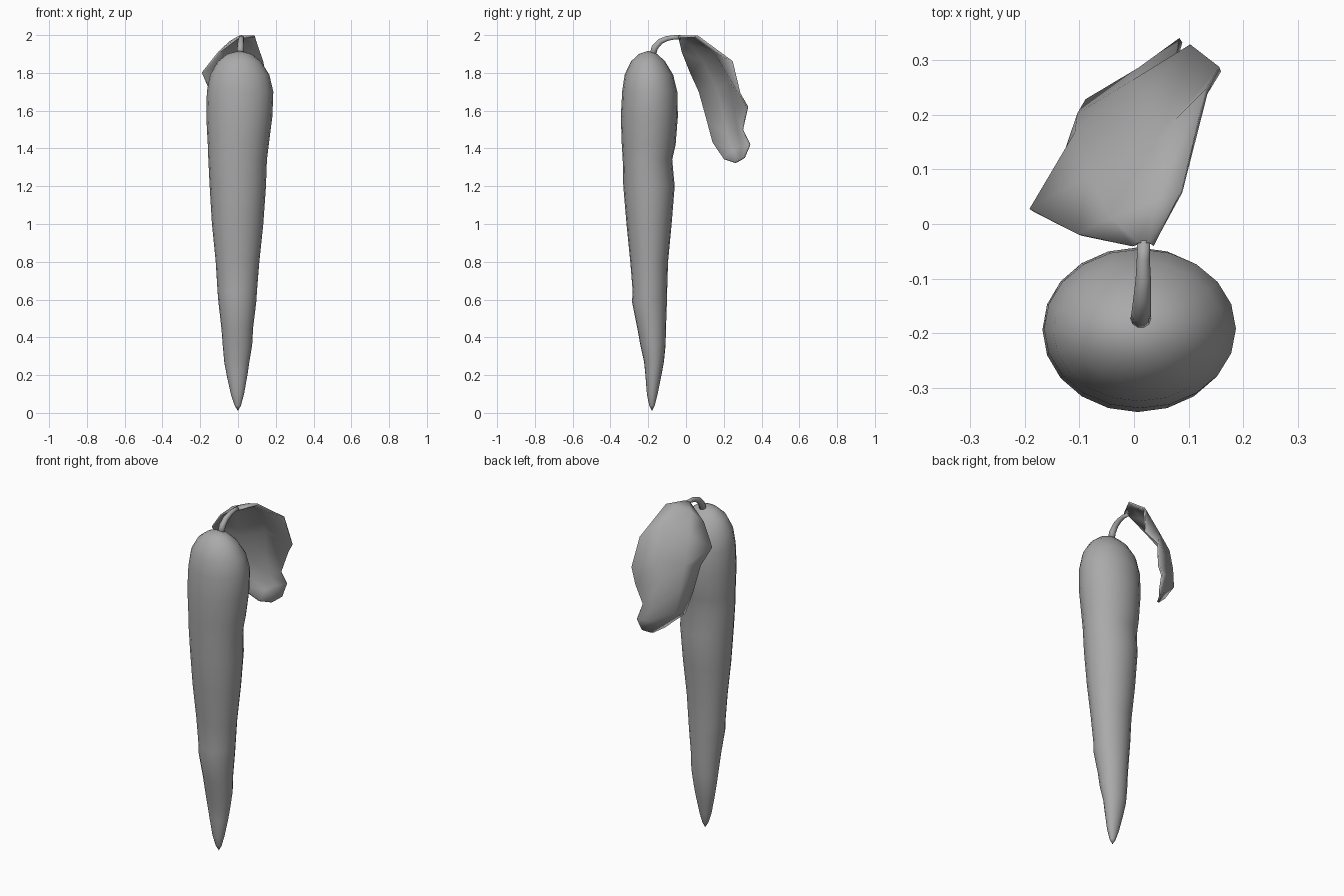
import bpy, bmesh, math
from mathutils import Vector

grey = bpy.data.materials.new("plain grey")
grey.diffuse_color = (0.4, 0.4, 0.4, 1)


def make_object(name, bm):
    bmesh.ops.recalc_face_normals(bm, faces=bm.faces)
    mesh = bpy.data.meshes.new(name)
    bm.to_mesh(mesh)
    bm.free()
    mesh.materials.append(grey)
    mesh.shade_smooth()
    obj = bpy.data.objects.new(name, mesh)
    bpy.context.collection.objects.link(obj)
    return obj


def bridge(bm, a, b, closed=True):
    n = len(a)
    for i in range(n if closed else n - 1):
        j = (i + 1) % n
        bm.faces.new((a[i], a[j], b[j], b[i]))


# Root: stacked oval rings, each given as z, left, right, front, back
RINGS = [
    (0.04, -0.018, 0.016, -0.195, -0.165), (0.10, -0.038, 0.032, -0.207, -0.150),
    (0.20, -0.060, 0.050, -0.215, -0.130), (0.27, -0.073, 0.060, -0.222, -0.117),
    (0.36, -0.081, 0.075, -0.242, -0.108), (0.45, -0.088, 0.080, -0.258, -0.106),
    (0.59, -0.104, 0.097, -0.286, -0.101), (0.64, -0.108, 0.100, -0.282, -0.100),
    (0.80, -0.118, 0.113, -0.295, -0.095), (1.00, -0.138, 0.134, -0.315, -0.076),
    (1.20, -0.150, 0.148, -0.332, -0.060), (1.34, -0.157, 0.153, -0.335, -0.073),
    (1.42, -0.160, 0.163, -0.340, -0.055), (1.57, -0.168, 0.182, -0.345, -0.043),
    (1.70, -0.165, 0.187, -0.338, -0.046), (1.79, -0.148, 0.166, -0.325, -0.068),
    (1.86, -0.108, 0.122, -0.292, -0.110), (1.90, -0.058, 0.072, -0.250, -0.152),
]
SIDES = 20
bm = bmesh.new()
rings = []
for z, x0, x1, y0, y1 in RINGS:
    cx, cy, rx, ry = (x0 + x1) / 2, (y0 + y1) / 2, (x1 - x0) / 2, (y1 - y0) / 2
    rings.append([bm.verts.new((cx + rx * math.cos(t), cy + ry * math.sin(t), z))
                  for t in (2 * math.pi * i / SIDES for i in range(SIDES))])
for a, b in zip(rings, rings[1:]):
    bridge(bm, a, b)
for ring, tip in ((rings[0], (0, -0.18, 0.01)), (rings[-1], (0.007, -0.2, 1.917))):
    v = bm.verts.new(tip)
    for i in range(SIDES):
        bm.faces.new((ring[i], ring[(i + 1) % SIDES], v))
make_object("carrot_root", bm)

# Stem: a round tube arching backwards (centre and radius)
STEM = [(0.012, -0.178, 1.89, 0.019), (0.013, -0.165, 1.935, 0.018),
        (0.015, -0.135, 1.967, 0.016), (0.017, -0.10, 1.982, 0.014),
        (0.017, -0.065, 1.988, 0.012), (0.018, -0.03, 1.988, 0.012)]
bm = bmesh.new()
pts = [Vector(p[:3]) for p in STEM]
tubes = []
for i, p in enumerate(pts):
    d = (pts[min(i + 1, len(pts) - 1)] - pts[max(i - 1, 0)]).normalized()
    side = Vector((1, 0, 0))
    up = d.cross(side)
    tubes.append([bm.verts.new(p + STEM[i][3] * (math.cos(t) * side + math.sin(t) * up))
                  for t in (math.tau * k / 10 for k in range(10))])
for a, b in zip(tubes, tubes[1:]):
    bridge(bm, a, b)
bm.faces.new(tubes[0])
bm.faces.new(tubes[-1])
make_object("stem", bm)

# Leaf: rows running from the stem to the drooping tip, left edge to right edge
LEAF = [
    [(0.000, -0.040, 1.985), (0.010, -0.035, 1.994), (0.028, -0.035, 1.994), (0.036, -0.040, 1.988)],
    [(-0.10, -0.020, 1.910), (-0.04, 0.010, 1.965), (0.04, 0.040, 1.992), (0.088, 0.060, 1.994)],
    [(-0.188, 0.025, 1.80), (-0.08, 0.090, 1.865), (0.04, 0.150, 1.915), (0.133, 0.243, 1.86)],
    [(-0.144, 0.070, 1.70), (-0.105, 0.165, 1.72), (0.02, 0.230, 1.755), (0.158, 0.284, 1.69)],
    [(-0.120, 0.110, 1.55), (-0.100, 0.200, 1.59), (0.00, 0.260, 1.61), (0.105, 0.325, 1.62)],
    [(-0.093, 0.142, 1.43), (-0.085, 0.226, 1.46), (0.01, 0.282, 1.48), (0.075, 0.298, 1.50)],
    [(0.000, 0.200, 1.345), (0.00, 0.250, 1.39), (0.035, 0.295, 1.41), (0.086, 0.337, 1.42)],
    [(0.038, 0.258, 1.325), (0.045, 0.268, 1.328), (0.06, 0.290, 1.34), (0.075, 0.308, 1.352)],
]
bm = bmesh.new()
rows = [[bm.verts.new(p) for p in row] for row in LEAF]
for a, b in zip(rows, rows[1:]):
    bridge(bm, a, b, closed=False)
leaf = make_object("leaf", bm)
thick = leaf.modifiers.new("thickness", 'SOLIDIFY')
thick.thickness = 0.01
thick.offset = 0
